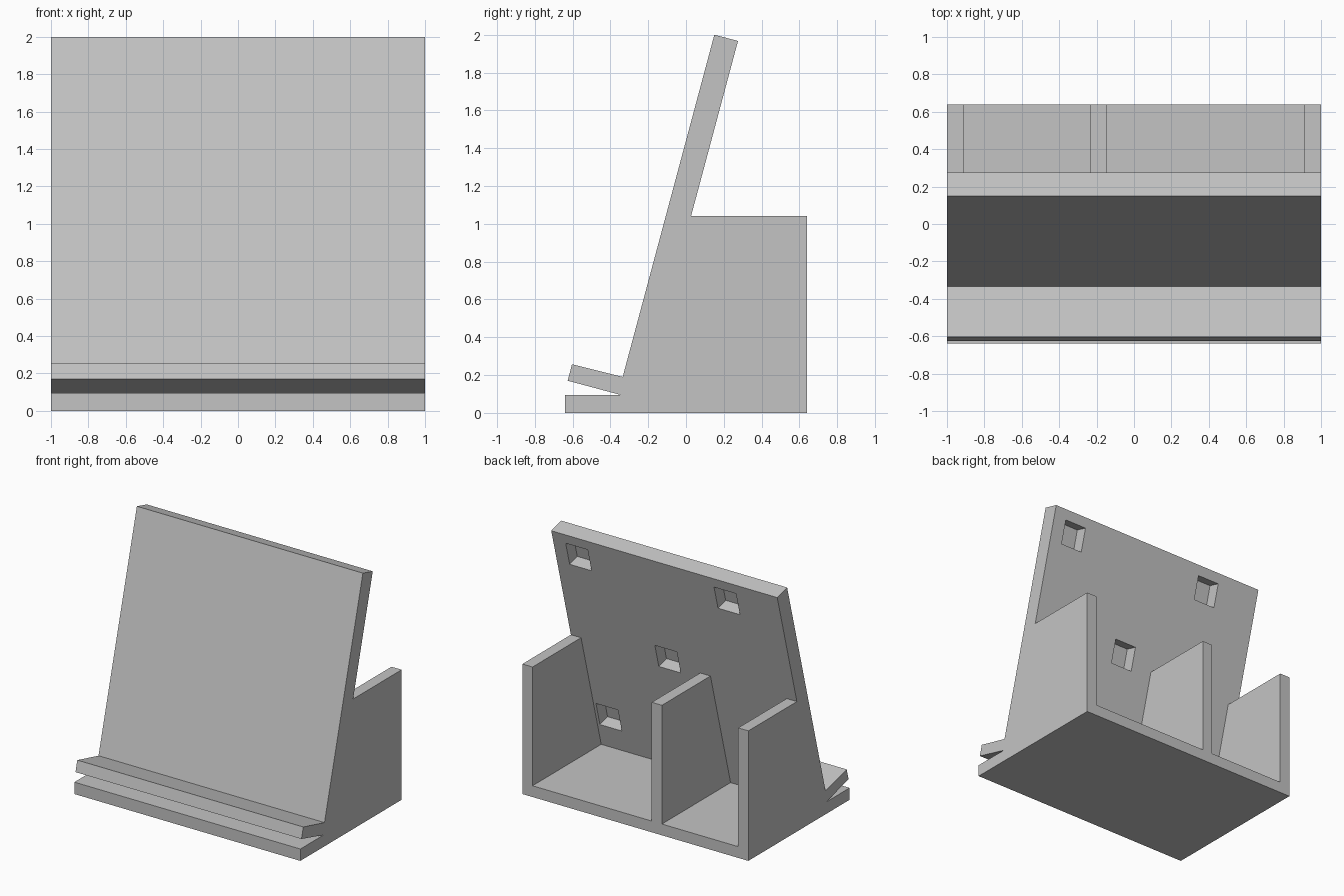
import bpy, bmesh
from math import radians, sin, cos
from mathutils import Matrix, Vector

cube = bpy.data.objects.get("Cube")
if cube:
    bpy.data.objects.remove(cube, do_unlink=True)

grey = bpy.data.materials.new("light grey")
grey.use_nodes = True
colour = (0.55, 0.55, 0.55, 1)
grey.diffuse_color = colour
grey.node_tree.nodes["Principled BSDF"].inputs["Base Color"].default_value = colour


def prism(name, profile, x0, x1):
    """Extrude a (y, z) side profile from x0 to x1."""
    bm = bmesh.new()
    face = bm.faces.new([bm.verts.new((x0, y, z)) for y, z in profile])
    moved = bmesh.ops.extrude_face_region(bm, geom=[face])["geom"]
    verts = [g for g in moved if isinstance(g, bmesh.types.BMVert)]
    bmesh.ops.translate(bm, verts=verts, vec=(x1 - x0, 0, 0))
    bmesh.ops.recalc_face_normals(bm, faces=bm.faces)
    mesh = bpy.data.meshes.new(name)
    bm.to_mesh(mesh)
    bm.free()
    mesh.materials.append(grey)
    obj = bpy.data.objects.new(name, mesh)
    bpy.context.collection.objects.link(obj)
    return obj


def cut(target, cutter):
    cutter.hide_render = True
    mod = target.modifiers.new("cut", "BOOLEAN")
    mod.operation = "DIFFERENCE"
    mod.solver = "EXACT"
    mod.object = cutter
    bpy.context.view_layer.objects.active = target
    bpy.ops.object.modifier_apply(modifier=mod.name)
    bpy.data.objects.remove(cutter, do_unlink=True)


TILT = radians(15)
FLOOR, RIB_TOP = 0.09, 1.04


def back_y(z):
    """Rear surface of the leaning panel."""
    return 0.275 - (1.967 - z) * sin(TILT) / cos(TILT)


# Whole stand: base, lip, leaning panel and rib block in one side profile
stand = prism("display_stand", [
    (-0.64, 0), (0.64, 0), (0.64, RIB_TOP), (back_y(RIB_TOP), RIB_TOP),
    (0.275, 1.967), (0.15, 2), (-0.335, 0.19), (-0.603, 0.257),
    (-0.626, 0.17), (-0.345, 0.095), (-0.64, 0.095)], -1, 1)

# Two open bays leave three upright ribs
bay = [(back_y(FLOOR), FLOOR), (back_y(RIB_TOP), RIB_TOP),
       (0.1, 1.2), (0.8, 1.2), (0.8, FLOOR)]
for x0, x1 in ((-0.91, -0.235), (-0.145, 0.91)):
    cut(stand, prism("bay_cutter", bay, x0, x1))

# Five square pockets in the back of the panel
along = Vector((sin(TILT), cos(TILT)))
inward = Vector((-cos(TILT), sin(TILT)))
HALF, DEPTH = 0.097, 0.1
for x, z in ((0.79, 1.795), (-0.523, 1.795), (0.135, 1.08),
             (0.79, 0.367), (-0.523, 0.367)):
    c = Vector((back_y(z), z))
    pocket = [c + along * a * HALF + inward * d
              for a, d in ((-1, -0.05), (1, -0.05), (1, DEPTH), (-1, DEPTH))]
    cut(stand, prism("pocket_cutter", pocket, x - HALF, x + HALF))
